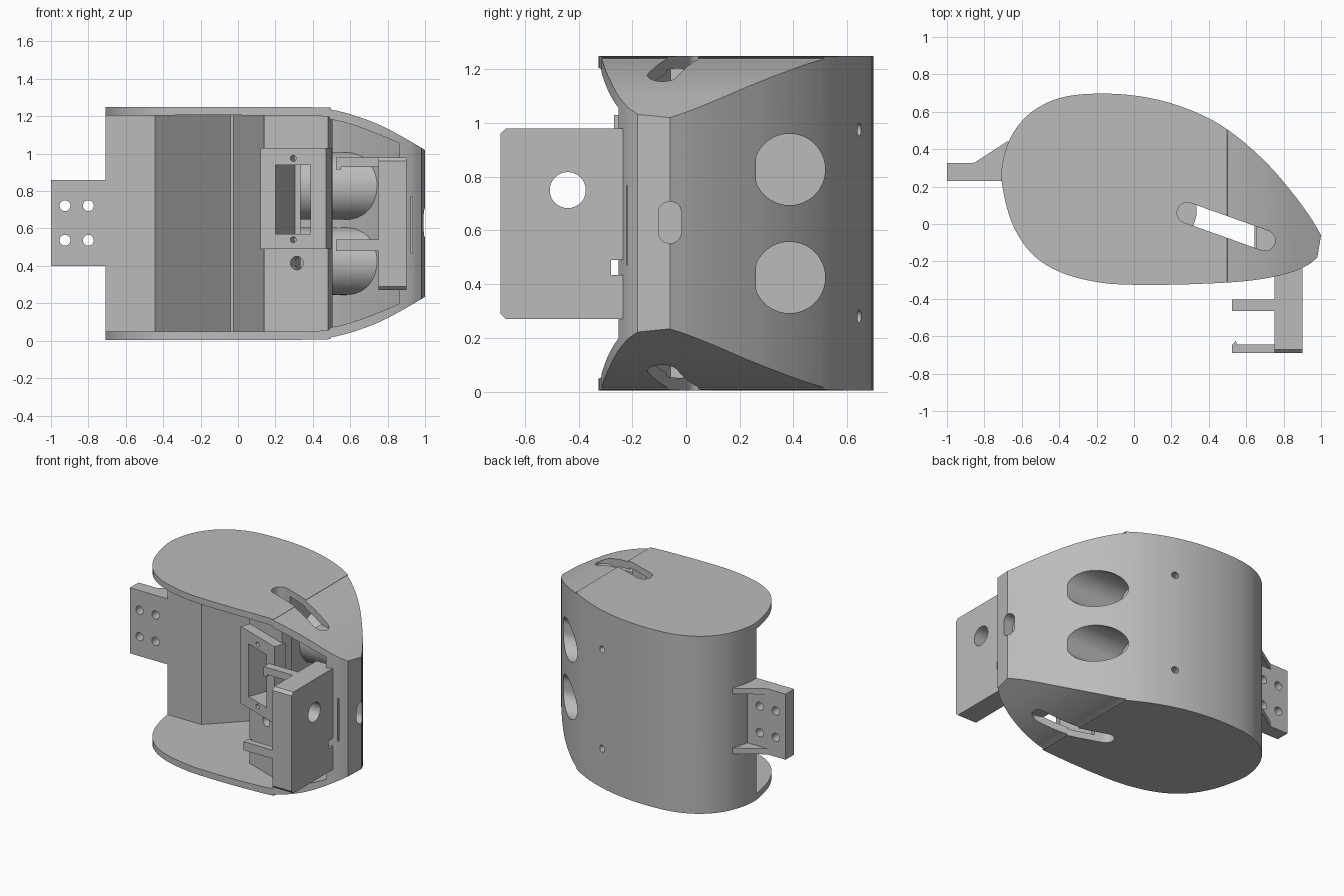
import bpy, bmesh, math
from mathutils import Matrix, Vector

if "Cube" in bpy.data.objects:
    bpy.data.objects.remove(bpy.data.objects["Cube"], do_unlink=True)

grey = bpy.data.materials.new("plain grey")
grey.use_nodes = True
grey.diffuse_color = (0.5, 0.5, 0.5, 1)
grey.node_tree.nodes["Principled BSDF"].inputs["Base Color"].default_value = (0.5, 0.5, 0.5, 1)

MID = 0.627                       # height of the mirror plane
TILT = Matrix.Rotation(math.radians(-20), 4, "Z")


def prism(name, pts, axis, lo, hi):
    """Extrude a 2D polygon along an axis between lo and hi."""
    place = {"x": lambda a, b, h: (h, a, b),
             "y": lambda a, b, h: (a, h, b),
             "z": lambda a, b, h: (a, b, h)}[axis]
    bm = bmesh.new()
    face = bm.faces.new([bm.verts.new(place(a, b, lo)) for a, b in pts])
    ext = bmesh.ops.extrude_face_region(bm, geom=[face])
    step = Vector(place(0, 0, hi - lo))
    bmesh.ops.translate(bm, vec=step, verts=[g for g in ext["geom"] if isinstance(g, bmesh.types.BMVert)])
    bmesh.ops.recalc_face_normals(bm, faces=bm.faces)
    mesh = bpy.data.meshes.new(name)
    bm.to_mesh(mesh)
    bm.free()
    mesh.materials.append(grey)
    obj = bpy.data.objects.new(name, mesh)
    bpy.context.collection.objects.link(obj)
    return obj


def rect(a0, a1, b0, b1):
    return [(a0, b0), (a1, b0), (a1, b1), (a0, b1)]


def capsule(a, b, r, n=12):
    """Outline of a slot from a to b; a circle when they coincide."""
    a, b = Vector(a), Vector(b)
    ang = math.atan2(b.y - a.y, b.x - a.x) if (b - a).length else 0
    out = []
    for centre, start in ((b, -math.pi / 2), (a, math.pi / 2)):
        for i in range(n + (a != b)):
            t = ang + start + math.pi * i / n
            out.append((centre.x + r * math.cos(t), centre.y + r * math.sin(t)))
    return out


def circle(a, b, r, n=16):
    return capsule((a, b), (a, b), r, n)


def smooth(pts, n=5):
    """Catmull-Rom curve through open points."""
    p = [Vector(q) for q in pts]
    p = [p[0] * 2 - p[1]] + p + [p[-1] * 2 - p[-2]]
    out = []
    for a, b, c, d in zip(p, p[1:], p[2:], p[3:]):
        for i in range(n):
            t = i / n
            out.append(tuple(0.5 * (2 * b + (c - a) * t + (2 * a - 5 * b + 4 * c - d) * t ** 2
                                    + (3 * b - a - 3 * c + d) * t ** 3)))
    return out + [tuple(pts[-1])]


def boolean(obj, tool, op="DIFFERENCE"):
    mod = obj.modifiers.new(op, "BOOLEAN")
    mod.operation, mod.object, mod.solver = op, tool, "EXACT"
    bpy.context.view_layer.objects.active = obj
    bpy.ops.object.modifier_apply(modifier=mod.name)
    bpy.data.objects.remove(tool, do_unlink=True)


def cut(obj, pts, axis, lo, hi, matrix=None):
    tool = prism("cutter", pts, axis, lo, hi)
    tool.hide_render = True
    if matrix:
        tool.data.transform(matrix)
    boolean(obj, tool)


def side_profile(half):
    """Symmetric front profile from its upper edge."""
    up = smooth(half)
    return [(x, MID + h) for x, h in up] + [(x, MID - h) for x, h in reversed(up)]


# Egg-shaped housing, tapered toward the pointed end
outline = smooth([(0.98, -0.18), (0.92, -0.225), (0.8, -0.27), (0.6, -0.305), (0.3, -0.322),
                  (0, -0.325), (-0.2, -0.31), (-0.4, -0.255), (-0.55, -0.155), (-0.65, 0.0),
                  (-0.7, 0.18), (-0.707, 0.3), (-0.67, 0.44), (-0.6, 0.55), (-0.5, 0.63),
                  (-0.37, 0.68), (-0.2, 0.697), (0, 0.687), (0.2, 0.645), (0.4, 0.565),
                  (0.56, 0.46), (0.72, 0.315), (0.86, 0.15), (0.95, 0.025), (1.0, -0.06)])
housing = prism("housing", outline, "z", -0.2, 1.5)
boolean(housing, prism("cutter", side_profile(
    [(-1.2, 0.622), (0.33, 0.622), (0.5, 0.608), (0.65, 0.568), (0.8, 0.506), (1.0, 0.393), (1.1, 0.33)]),
    "y", -1, 1), "INTERSECT")

# Inner cavity, leaving the back wall, the solid nose and the tilted servo panel
plan = [(0.86, -0.6), (-1.2, -0.6), (-1.2, 0.23), (-0.445, 0.23), (-0.04, 0.635), (-0.025, 0.635),
        (0.14, -0.073), (0.48, -0.197), (0.505, -0.13), (0.305, -0.057), (0.335, 0.05)]
plan += smooth([(0.335, 0.54), (0.52, 0.425), (0.66, 0.3), (0.8, 0.135), (0.86, 0.05)])
cavity = prism("cavity", plan, "z", -0.1, 1.4)
cavity.hide_render = True
boolean(cavity, prism("cutter", side_profile(
    [(-1.3, 0.577), (0.3, 0.577), (0.5, 0.555), (0.65, 0.515), (0.86, 0.43), (0.95, 0.38)]),
    "y", -1, 1), "INTERSECT")

# Two eye tubes stay solid inside the cavity and are then bored out
eyes = (0.425, 0.827)
for z in eyes:
    cut(cavity, circle(0.385, z, 0.18, 24), "x", 0.3, 1.1)
boolean(housing, cavity)
for z in eyes:
    bore = [(max(y, 0.26), h) for y, h in circle(0.385, z, 0.133, 24)]
    cut(housing, bore, "x", 0.34, 1.2)

# Slots through both end plates, nose slot and slit, panel and screw holes
for lo, hi in ((-0.1, 0.11), (1.14, 1.4)):
    cut(housing, capsule((0.285, 0.06), (0.7, -0.088), 0.055), "z", lo, hi)
cut(housing, capsule((-0.06, 0.595), (-0.06, 0.665), 0.043), "x", 0.92, 1.1)
cut(housing, rect(0.926, 0.934, 0.47, 0.77), "y", -0.3, -0.18)
cut(housing, circle(0, 0.415, 0.036), "y", -0.1, 0.12, Matrix.Translation((0.315, -0.135, 0)) @ TILT)
for z in (0.28, 0.975):
    cut(housing, circle(0, z, 0.024), "y", -0.1, 0.1,
        Matrix.Translation((0.2, 0.645, 0)) @ Matrix.Rotation(math.radians(-22), 4, "Z"))

# Tilted servo mount with a window running into the panel
seat = Matrix.Translation((0.295, -0.205, 0)) @ TILT
mount = prism("servo_mount", rect(-0.186, 0.186, 0.49, 1.03), "y", 0, 0.085)
mount.data.transform(seat)
for part in (mount, housing):
    cut(part, rect(-0.1, 0.098, 0.57, 0.94), "y", -0.05, 0.3, seat)
for z in (0.54, 0.975):
    cut(mount, circle(0, z, 0.016), "y", -0.05, 0.06, seat)

# Side tab with four screw holes and two sloped gussets
tab = prism("side_tab", rect(-1.0, -0.6, 0.4, 0.86), "y", 0.23, 0.325)
for x in (-0.925, -0.8):
    for z in (0.537, 0.722):
        cut(tab, circle(x, z, 0.029), "y", 0.1, 0.5)
for name, lo in (("lower_gusset", 0.4), ("upper_gusset", 0.82)):
    prism(name, [(-0.88, 0.32), (-0.85, 0.33), (-0.68, 0.44), (-0.6, 0.44), (-0.6, 0.32)], "z", lo, lo + 0.04)

# Front bracket plate with a round opening and a small notch
bracket = prism("front_bracket", [(-0.2, 0.27), (-0.2, 0.98), (-0.67, 0.98), (-0.69, 0.96),
                                  (-0.69, 0.29), (-0.67, 0.27)], "x", 0.75, 0.9)
cut(bracket, circle(-0.44, 0.75, 0.067, 24), "x", 0.6, 1)
cut(bracket, rect(-0.28, -0.22, 0.435, 0.49), "x", 0.6, 1)

# Two clip arms, the outer one with a small hook
prism("upper_clip_arm", rect(0.525, 0.76, -0.465, -0.405), "z", 0.93, 0.98)
prism("upper_clip_lip", rect(0.525, 0.55, -0.465, -0.405), "z", 0.915, 0.935)
prism("lower_clip_arm", [(0.525, -0.69), (0.76, -0.69), (0.76, -0.645), (0.55, -0.645),
                         (0.545, -0.625), (0.525, -0.645)], "z", 0.48, 0.54)

# Smooth curved walls, keep edges sharp
for obj in bpy.context.collection.objects:
    if obj.type == "MESH" and grey.name in obj.data.materials:
        bpy.ops.object.select_all(action="DESELECT")
        obj.select_set(True)
        bpy.context.view_layer.objects.active = obj
        bpy.ops.object.shade_smooth_by_angle(angle=math.radians(25))
